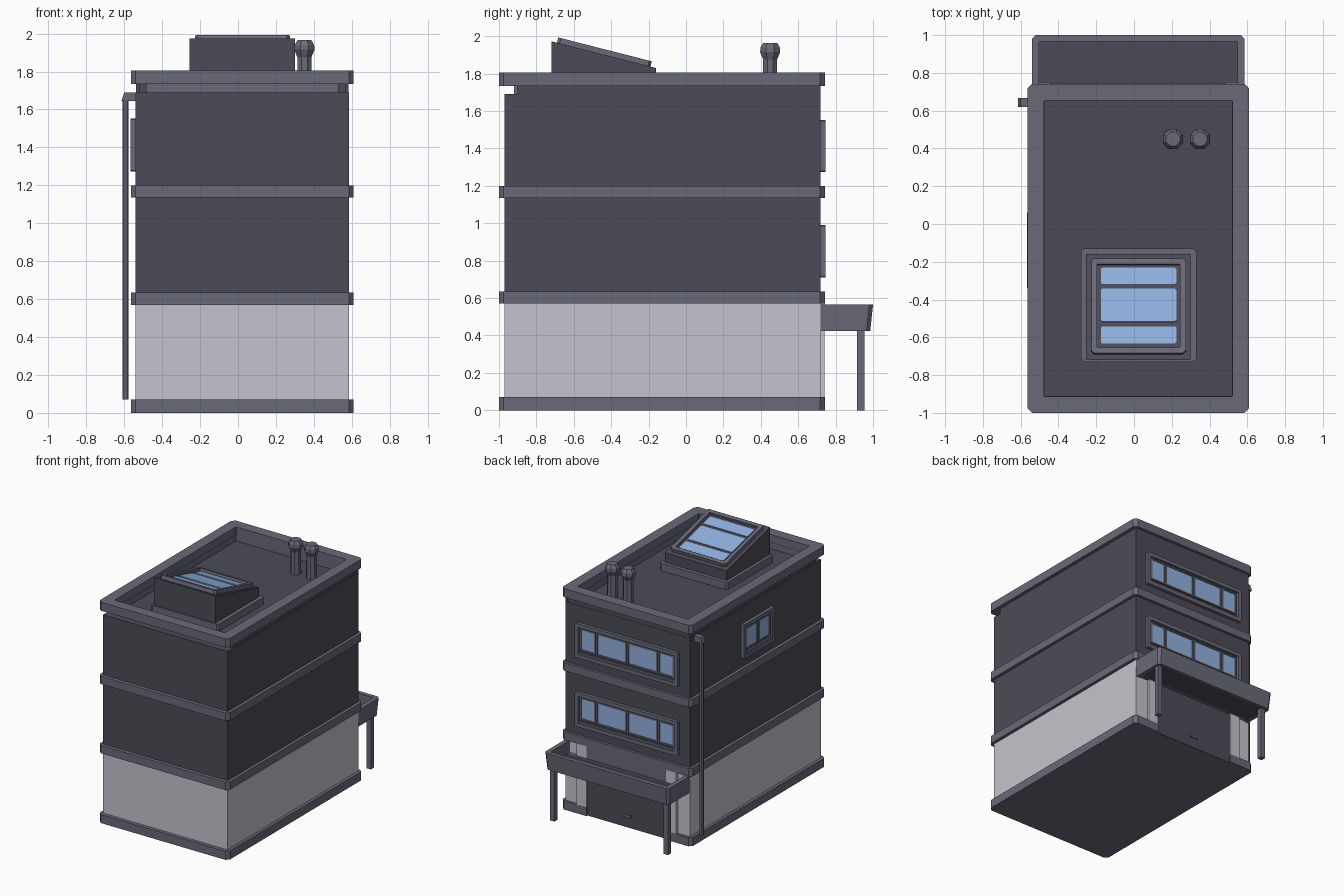
import bpy, bmesh, math
from mathutils import Matrix, Vector

if "Cube" in bpy.data.objects:
    bpy.data.objects.remove(bpy.data.objects["Cube"])


def material(name, hexcol):
    m = bpy.data.materials.new(name)
    c = [int(hexcol[i:i + 2], 16) / 255 for i in (0, 2, 4)]
    m.diffuse_color = [((v + 0.055) / 1.055) ** 2.4 for v in c] + [1]
    m.use_nodes = True
    m.node_tree.nodes["Principled BSDF"].inputs["Base Color"].default_value = m.diffuse_color
    return m


WALL = material("dark wall", "4c4b57")
TRIM = material("grey trim", "6a6a7a")
PALE = material("pale plaster", "c5c4cd")
GLASS = material("blue glass", "92b2e0")
I = Matrix.Identity(4)


def finish(name, bm, mat, mw=I):
    bmesh.ops.recalc_face_normals(bm, faces=bm.faces)
    me = bpy.data.meshes.new(name)
    bm.transform(mw)
    bm.to_mesh(me)
    bm.free()
    me.materials.append(mat)
    ob = bpy.data.objects.new(name, me)
    bpy.context.collection.objects.link(ob)
    return ob


def outline(x0, x1, y0, y1, c=0.0):
    if c == 0:
        return [(x0, y0), (x1, y0), (x1, y1), (x0, y1)]
    return [(x0 + c, y0), (x1 - c, y0), (x1, y0 + c), (x1, y1 - c),
            (x1 - c, y1), (x0 + c, y1), (x0, y1 - c), (x0, y0 + c)]


def prism(name, pts, z0, z1, mat, mw=I):
    bm = bmesh.new()
    lo = [bm.verts.new((x, y, z0)) for x, y in pts]
    hi = [bm.verts.new((x, y, z1)) for x, y in pts]
    n = len(pts)
    bm.faces.new(lo)
    bm.faces.new(hi)
    for i in range(n):
        j = (i + 1) % n
        bm.faces.new((lo[i], lo[j], hi[j], hi[i]))
    return finish(name, bm, mat, mw)


def box(name, x0, x1, y0, y1, z0, z1, mat, mw=I):
    return prism(name, outline(x0, x1, y0, y1), z0, z1, mat, mw)


def ring(name, rect, wid, z0, z1, mat, mw=I, c=0.0):
    # rectangular frame: outer loop, inner loop, top and bottom
    x0, x1, y0, y1 = rect
    outer = outline(*rect, c)
    inner = outline(x0 + wid, x1 - wid, y0 + wid, y1 - wid, min(c, 0.004))
    bm = bmesh.new()
    loops = [[bm.verts.new((x, y, z)) for x, y in p]
             for p, z in ((outer, z0), (outer, z1), (inner, z1), (inner, z0))]
    n = len(outer)
    for k in range(4):
        a, b = loops[k], loops[(k + 1) % 4]
        for i in range(n):
            j = (i + 1) % n
            bm.faces.new((a[i], a[j], b[j], b[i]))
    return finish(name, bm, mat, mw)


def basis(u, v, w, o):
    return Matrix((u, v, w)).transposed().to_4x4().copy() if o is None else \
        Matrix.Translation(o) @ Matrix((u, v, w)).transposed().to_4x4()


BODY = (-0.54, 0.585, -0.97, 0.72)
BAND = (-0.565, 0.61, -1.0, 0.742)
DX0, DX1 = -0.34, 0.38          # garage door opening

# storeys
box("ground_storey", *BODY, 0.05, 0.60, PALE)
box("middle_storey", *BODY, 0.60, 1.17, WALL)
box("upper_storey", *BODY, 1.17, 1.69, WALL)

# base plinth, notched for the garage door
c = 0.025
x0, x1, y0, y1 = BAND
prism("base_plinth", [(x0 + c, y0), (x1 - c, y0), (x1, y0 + c), (x1, y1 - c), (x1 - c, y1),
                      (DX1, y1), (DX1, 0.722), (DX0, 0.722), (DX0, y1),
                      (x0 + c, y1), (x0, y1 - c), (x0, y0 + c)], 0, 0.07, TRIM)

# floor bands and roof parapet
for i, z in enumerate((0.57, 1.135)):
    prism(f"floor_band_{i}", outline(*BAND, c), z, z + 0.065, TRIM)
ring("parapet", BAND, 0.088, 1.735, 1.805, TRIM, c=c)
ring("parapet_skirt", (-0.485, 0.53, -0.92, 0.664), 0.01, 1.68, 1.74, TRIM)

# wall strips under the parapet (front side stays recessed)
box("left_top_strip", -0.538, -0.52, -0.9, 0.72, 1.68, 1.737, WALL)
box("right_top_strip", 0.565, 0.583, -0.9, 0.72, 1.68, 1.737, WALL)
box("back_top_strip", -0.538, 0.583, 0.70, 0.718, 1.68, 1.737, WALL)


# windows: local x along the wall, y up, z outwards
def window(name, mw, w, h, weights):
    ring(name + "_frame", (-w / 2, w / 2, -h / 2, h / 2), 0.03, -0.01, 0.026, TRIM, mw, 0.006)
    box(name + "_recess", -w / 2 + 0.02, w / 2 - 0.02, -h / 2 + 0.02, h / 2 - 0.02, -0.01, 0.004, WALL, mw)
    m, gap = 0.045, 0.018
    unit = (w - 2 * m - gap * (len(weights) - 1)) / sum(weights)
    u = -w / 2 + m
    for i, k in enumerate(weights):
        r = (u, u + k * unit, -h / 2 + 0.065, h / 2 - 0.045)
        ring(f"{name}_sash_{i}", (r[0] - 0.007, r[1] + 0.007, r[2] - 0.007, r[3] + 0.007),
             0.012, 0, 0.016, TRIM, mw)
        box(f"{name}_pane_{i}", *r, 0, 0.009, GLASS, mw)
        u += k * unit + gap
    box(name + "_sill", -w / 2 + 0.03, w / 2 - 0.03, -h / 2 + 0.028, -h / 2 + 0.045, 0, 0.018, TRIM, mw)


X, Y, Z = Vector((1, 0, 0)), Vector((0, 1, 0)), Vector((0, 0, 1))
for n, z in (("lower_back_window", 0.85), ("upper_back_window", 1.413)):
    window(n, basis(-X, Z, Y, (0.02, 0.72, z)), 0.93, 0.28, (1, 2, 2, 1))
window("side_window", basis(-Y, Z, -X, (-0.54, -0.14, 1.413)), 0.40, 0.28, (1, 1))

# garage door with pale surround and handle
box("garage_door", DX0, DX1, 0.71, 0.728, 0, 0.46, WALL)
for n, a, b in (("left", DX0 - 0.09, DX0), ("right", DX1, DX1 + 0.09)):
    box(f"door_jamb_{n}", a, b, 0.71, 0.741, 0.06, 0.57, PALE)
box("door_lintel", DX0, DX1, 0.71, 0.741, 0.46, 0.57, TRIM)
box("door_handle", -0.015, 0.055, 0.72, 0.738, 0.085, 0.105, TRIM)

# canopy: floor and a slightly flared three-sided rim
box("canopy_floor", -0.52, 0.565, 0.72, 0.97, 0.43, 0.455, WALL)


def canopy_rim():
    def path(e, f, ch):
        a, b, y = -0.54 + e, 0.585 - e, 1.0 - f
        return [(a, 0.72), (a, y - ch), (a + ch, y), (b - ch, y), (b, y - ch), (b, 0.72)]
    bm = bmesh.new()
    loops = [[bm.verts.new((px, py, z)) for px, py in path(e, f, ch)]
             for e, f, ch, z in ((0.008, 0.015, 0.02, 0.425), (0, 0, 0.02, 0.565),
                                 (0.037, 0.035, 0.004, 0.565), (0.037, 0.035, 0.004, 0.425))]
    for k in range(4):
        a, b = loops[k], loops[(k + 1) % 4]
        for i in range(5):
            bm.faces.new((a[i], a[i + 1], b[i + 1], b[i]))
    for i in (0, 5):
        bm.faces.new([l[i] for l in loops])
    finish("canopy_rim", bm, TRIM)


canopy_rim()
box("canopy_back_rail", -0.51, 0.555, 0.72, 0.752, 0.43, 0.47, TRIM)
for n, px in (("left", -0.485), ("right", 0.54)):
    box(f"canopy_post_{n}", px - 0.02, px + 0.02, 0.915, 0.955, 0, 0.435, TRIM)

# downpipe with elbow into the wall
prism("downpipe", outline(-0.608, -0.578, 0.627, 0.66, 0.008), 0.07, 1.66, TRIM)
side = basis(X, Z, -Y, (0, 0.668, 0))
prism("downpipe_elbow", [(-0.615, 1.645), (-0.53, 1.645), (-0.53, 1.69), (-0.60, 1.69)],
      0, 0.048, TRIM, side)

# skylight: curb, wedge housing, tilted frame with three panes
prism("skylight_curb", outline(-0.28, 0.33, -0.73, -0.13, 0.015), 1.68, 1.75, TRIM)
prism("skylight_housing", [(-0.72, 1.74), (-0.16, 1.74), (-0.16, 1.83), (-0.72, 1.973)],
      -0.255, 0.30, WALL, basis(Y, Z, X, (0, 0, 0)))
tilt = math.atan2(0.143, 0.56)
k = 1 / math.cos(tilt)
top = Matrix.Translation((0.024, -0.44, 1.9015)) @ Matrix.Rotation(-tilt, 4, 'X')
ring("skylight_frame", (-0.25, 0.25, -0.25 * k, 0.25 * k), 0.03, -0.005, 0.029, TRIM, top, 0.015)
box("skylight_bed", -0.225, 0.225, -0.225 * k, 0.225 * k, -0.005, 0.008, WALL, top)
for i, (a, b) in enumerate(((-0.635, -0.545), (-0.52, -0.345), (-0.32, -0.235))):
    prism(f"skylight_pane_{i}", outline(-0.2, 0.2, (a + 0.44) * k, (b + 0.44) * k, 0.008),
          0.005, 0.014, GLASS, top)


# roof vents: octagonal lathed profile
def vent(name, cx, cy):
    bm = bmesh.new()
    rings = [[bm.verts.new((cx + r * math.cos(math.tau * (i + 0.5) / 8),
                            cy + r * math.sin(math.tau * (i + 0.5) / 8), z)) for i in range(8)]
             for r, z in ((0.042, 1.68), (0.04, 1.875), (0.058, 1.915), (0.056, 1.94), (0.04, 1.965))]
    for a, b in zip(rings, rings[1:]):
        for i in range(8):
            j = (i + 1) % 8
            bm.faces.new((a[i], a[j], b[j], b[i]))
    bm.faces.new(rings[0])
    bm.faces.new(rings[-1])
    finish(name, bm, TRIM)


for i, vx in enumerate((0.207, 0.35)):
    vent(f"roof_vent_{i}", vx, 0.45)
